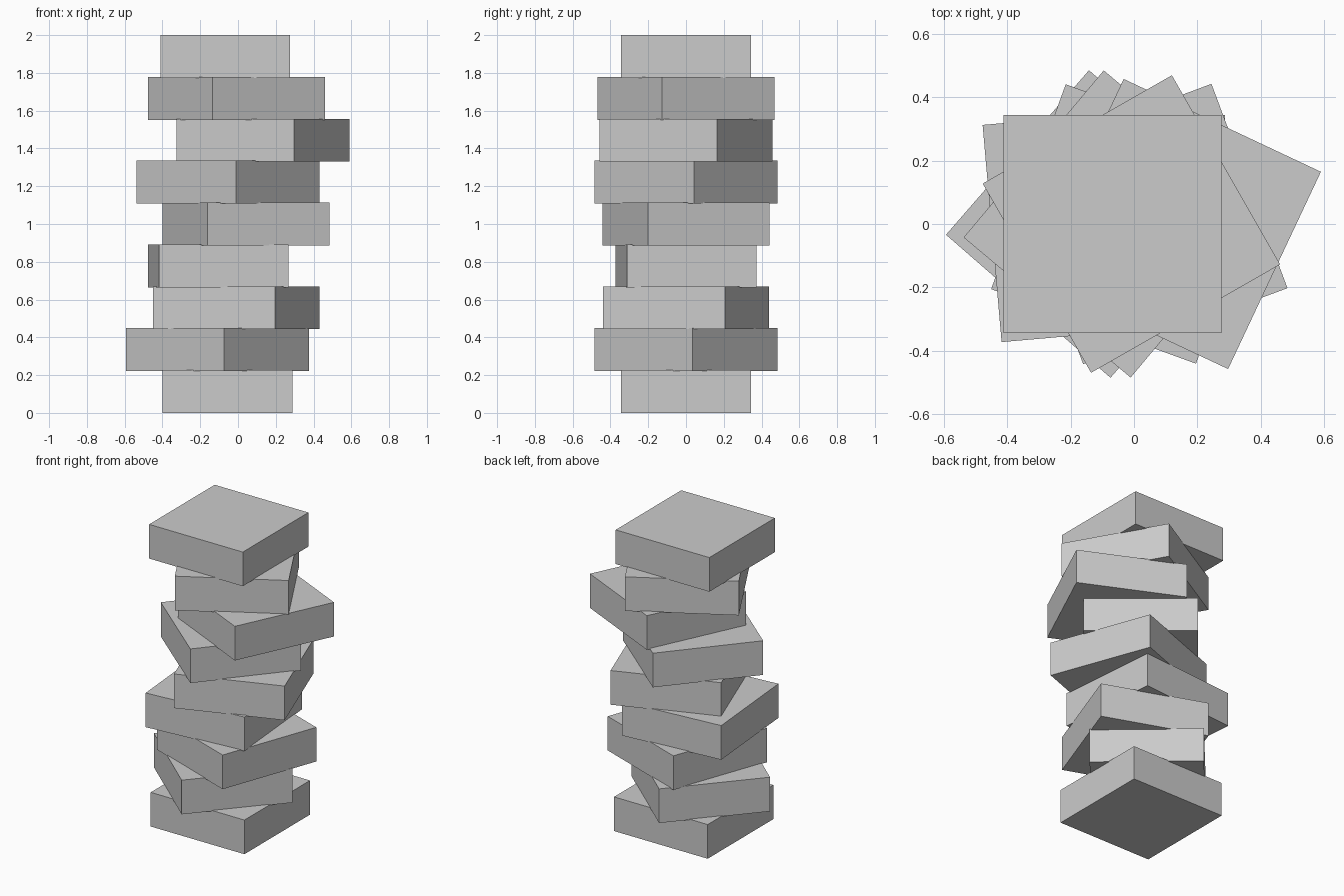
import bpy
from math import radians

if "Cube" in bpy.data.objects:
    bpy.data.objects.remove(bpy.data.objects["Cube"])

SIDE, HEIGHT = 0.687, 0.2265
STEP = (2.0 - HEIGHT) / 8

# (x offset, twist in degrees) of each slab, bottom to top
slabs = [(-0.056, 0), (-0.108, -41), (-0.010, -20), (-0.105, 5), (0.042, 20.4),
         (-0.053, -40), (0.132, -25.2), (-0.008, 29.8), (-0.068, 0)]

# Stack of square slabs, each sunk slightly into the one below
for i, (x, twist) in enumerate(slabs):
    bpy.ops.mesh.primitive_cube_add(size=1, location=(x, 0, HEIGHT / 2 + i * STEP),
                                    rotation=(0, 0, radians(twist)))
    slab = bpy.context.object
    slab.name = f"slab_{i + 1}"
    slab.scale = (SIDE, SIDE, HEIGHT)
